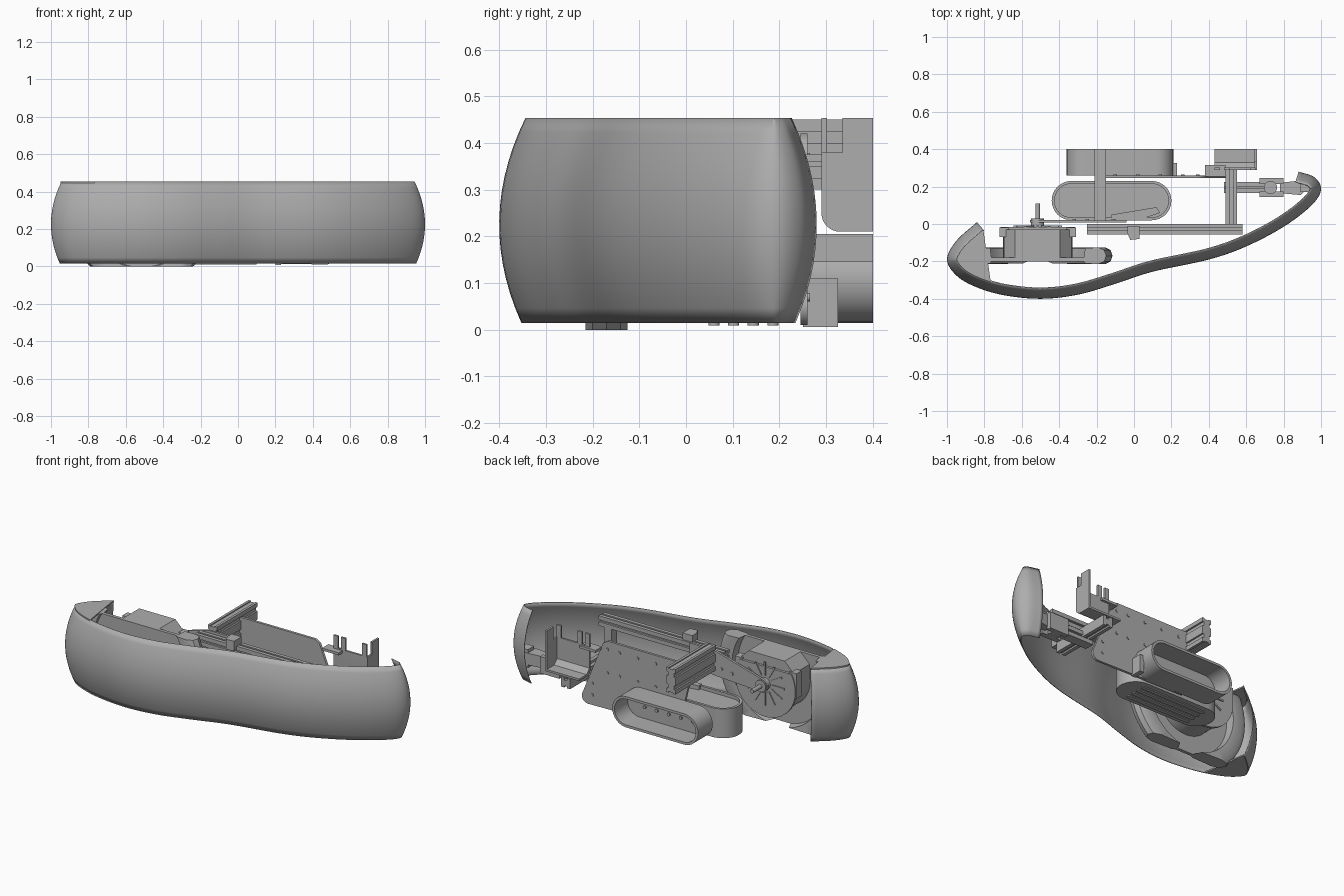
import bpy, bmesh, math
from mathutils import Vector

if "Cube" in bpy.data.objects:
    bpy.data.objects.remove(bpy.data.objects["Cube"])

grey = bpy.data.materials.new("plain grey")
grey.use_nodes = True
grey.diffuse_color = (0.42, 0.42, 0.42, 1)
grey.node_tree.nodes["Principled BSDF"].inputs["Base Color"].default_value = (0.42, 0.42, 0.42, 1)


def finish(name, bm):
    bmesh.ops.recalc_face_normals(bm, faces=bm.faces)
    me = bpy.data.meshes.new(name)
    bm.to_mesh(me)
    bm.free()
    me.materials.append(grey)
    ob = bpy.data.objects.new(name, me)
    bpy.context.collection.objects.link(ob)
    bpy.ops.object.select_all(action='DESELECT')
    ob.select_set(True)
    bpy.context.view_layer.objects.active = ob
    bpy.ops.object.shade_smooth_by_angle(angle=math.radians(35))
    return ob


def place(axis, p, h):
    """Put a flat point on the plane across the given axis."""
    return {'x': (h, p[0], p[1]), 'y': (p[0], h, p[1]), 'z': (p[0], p[1], h)}[axis]


def bridge(bm, rings):
    for a, b in zip(rings, rings[1:]):
        for i in range(len(a)):
            j = (i + 1) % len(a)
            bm.faces.new((a[i], a[j], b[j], b[i]))


def prism(name, pts, axis, a, b):
    bm = bmesh.new()
    rings = [[bm.verts.new(place(axis, p, h)) for p in pts] for h in (a, b)]
    for ring in rings:
        bm.faces.new(ring)
    bridge(bm, rings)
    return finish(name, bm)


def box(name, x0, x1, y0, y1, z0, z1):
    return prism(name, [(x0, y0), (x1, y0), (x1, y1), (x0, y1)], 'z', z0, z1)


def arc(cx, cy, r, a0, a1, n=16):
    return [(cx + r * math.cos(math.radians(a0 + (a1 - a0) * i / n)),
             cy + r * math.sin(math.radians(a0 + (a1 - a0) * i / n))) for i in range(n + 1)]


def stadium(x0, x1, y0, y1):
    r, cy = (y1 - y0) / 2, (y0 + y1) / 2
    return arc(x1 - r, cy, r, -90, 90) + arc(x0 + r, cy, r, 90, 270)


def tub(name, outer, inner, axis, floor, mid, rim):
    """Hollow cup: solid floor plus a wall between two outlines."""
    prism(name + "_floor", outer, axis, floor, mid)
    bm = bmesh.new()
    bridge(bm, [[bm.verts.new(place(axis, p, h)) for p in pts]
                for pts, h in ((outer, mid), (outer, rim), (inner, rim), (inner, mid))])
    finish(name + "_wall", bm)


def rod(name, x, z, r, y0, y1):
    prism(name, arc(x, z, r, 0, 345, 23), 'y', y0, y1)


def rail(name, axis, c0, c1, d0, d1, a, b):
    """Extrusion with grooves on both upright sides and the top."""
    g, h = 0.012, 0.006
    c, m = (c0 + c1) / 2, (d0 + d1) / 2
    pts = [(c0, d0), (c1, d0), (c1, m - h), (c1 - g, m - h), (c1 - g, m + h), (c1, m + h), (c1, d1),
           (c + h, d1), (c + h, d1 - g), (c - h, d1 - g), (c - h, d1), (c0, d1),
           (c0, m + h), (c0 + g, m + h), (c0 + g, m - h), (c0, m - h)]
    prism(name, pts, axis, a, b)


# Bumper: bulged wall swept along a smooth path
keys = [Vector(p) for p in (
    (-.84, .01), (-.95, -.09), (-1, -.19), (-.95, -.275), (-.85, -.335), (-.7, -.38), (-.5, -.4),
    (-.3, -.378), (-.1, -.32), (.1, -.255), (.4, -.19), (.6, -.12), (.8, -.015), (.95, .1), (1, .185),
    (.965, .25), (.88, .28))]
ext = [2 * keys[0] - keys[1]] + keys + [2 * keys[-1] - keys[-2]]
path = []
for p0, p1, p2, p3 in zip(ext, ext[1:], ext[2:], ext[3:]):
    for k in range(6):
        t = k / 6
        path.append(0.5 * (2 * p1 + (p2 - p0) * t + (2 * p0 - 5 * p1 + 4 * p2 - p3) * t * t
                           + (3 * p1 - p0 - 3 * p2 + p3) * t ** 3))
path.append(keys[-1])
LOW, HIGH, ROWS = 0.015, 0.453, 14


def bumper_row(inset):
    row = []
    for i, p in enumerate(path):
        t = (path[min(i + 1, len(path) - 1)] - path[max(i - 1, 0)]).normalized()
        row.append(p + Vector((-t.y, t.x)) * inset)
    return row


bm = bmesh.new()
grid = []
for k in range(ROWS + 1):
    z = LOW + (HIGH - LOW) * k / ROWS
    s = (z - 0.225) / 0.22
    grid.append([bm.verts.new((p.x, p.y, z)) for p in bumper_row(0.052 * s * s)])
for a, b in zip(grid, grid[1:]):
    for i in range(len(path) - 1):
        bm.faces.new((a[i], a[i + 1], b[i + 1], b[i]))
bumper = finish("bumper", bm)
wall = bumper.modifiers.new("thickness", 'SOLIDIFY')
wall.thickness = 0.005
wall.offset = -1

# Flat lids closing the curled end of the bumper
lid = [p for p in bumper_row(0.052)[:30] if p.x < -0.75]
prism("bumper_top_lid", lid, 'z', HIGH - 0.008, HIGH)
prism("bumper_bottom_lid", lid, 'z', LOW, LOW + 0.008)

# Wheel: turned section trimmed flat above and below
MX, MZ, SEG = -0.515, 0.29, 72
section = [(.18, -.2), (.295, -.2), (.3, -.21), (.36, -.215), (.39, -.2), (.4, -.17), (.39, -.14),
           (.36, -.125), (.3, -.13), (.295, -.18), (.18, -.18)]
bm = bmesh.new()
rings = []
for k in range(SEG):
    a = 2 * math.pi * k / SEG
    rings.append([bm.verts.new((MX + r * math.cos(a), y, MZ + r * math.sin(a))) for r, y in section])
bridge(bm, rings + rings[:1])
for z, n in ((0.0, -1), (0.45, 1)):
    cut = bmesh.ops.bisect_plane(bm, geom=bm.verts[:] + bm.edges[:] + bm.faces[:],
                                 plane_co=(0, 0, z), plane_no=(0, 0, n), clear_outer=True)
    bmesh.ops.edgenet_fill(bm, edges=[e for e in cut["geom_cut"] if isinstance(e, bmesh.types.BMEdge)])
finish("wheel", bm)

# Wheel motor housing with round lower half and chamfered top
housing = arc(MX, MZ, 0.185, 180, 360, 24) + [(MX + .18, .39), (MX + .12, .45), (MX - .12, .45), (MX - .18, .39)]
prism("motor_housing", housing, 'y', -0.2, -0.03)
prism("motor_back_disc", arc(MX, MZ, 0.2, 150, 390, 30), 'y', -0.03, -0.015)
for s in (-1, 1):
    box("motor_ear", MX + s * .18 - .025, MX + s * .18 + .025, -.07, -.02, .25, .4)
for k in range(12):
    a = math.radians(30 * k)
    c, s = math.cos(a), math.sin(a)
    fin = [(MX + c * r - s * w, MZ + s * r + c * w) for r, w in ((.05, -.005), (.13, -.005), (.13, .005), (.05, .005))]
    prism("disc_rib", fin, 'y', -0.016, -0.009)
rod("motor_hub", MX, MZ, 0.035, -0.02, 0.03)
rod("motor_shaft", MX, MZ, 0.012, 0.0, 0.11)

# Swing arm carrying the motor
arm = arc(MX, MZ, 0.04, 110, 290) + [(-.2, .27), (-.04, .29), (-.04, .42), (-.2, .42)]
prism("swing_arm", arm, 'y', 0.008, 0.022)
for i in range(4):
    rod("arm_bolt", -.32 + .07 * i, .31 + .01 * i, .01, .02, .028)

# Frame rails
for x in (-.21, -.165):
    for z in (.3, .35, .375, .425):
        box("long_rail_edge", x, x + .015, .015, .4, z, z + .025)
box("long_rail_core", -.2, -.16, .015, .4, .306, .444)
rail("cross_rail", 'x', -.055, .0, .35, .41, -.25, .58)
for x in (.49, .53):
    box("right_rail_edge", x, x + .022, .0, .4, .145, .205)
box("right_rail_core", .5, .54, .0, .4, .155, .19)
box("rail_post", .495, .545, -.05, .0, .2, .36)
prism("rail_clamp", [(-.035, -.05), (-.02, -.085), (.03, -.08), (.03, -.01), (-.035, -.01)], 'z', .39, .45)

# Main upright plate with a raked edge, rounded lower corner and bolts
plate = [(-.13, .02)] + arc(.47, .05, .04, 270, 380, 8) + [(.37, .4), (.34, .42), (-.2, .42), (-.2, .3)]
prism("main_plate", plate, 'y', .245, .26)
for x in (-.1, .02, .14, .26, .34):
    for z in (.23, .37):
        rod("plate_bolt", x, z, .009, .255, .265)
for z in (.07, .14):
    rod("plate_bolt", .44, z, .009, .255, .265)
box("plate_foot", .2, .23, .25, .325, .006, .11)

# Low front pod with vent bars beneath
tub("front_pod", stadium(-.44, .2, .02, .23), stadium(-.425, .185, .035, .215), 'z', .015, .17, .19)
for i in range(4):
    y = .06 + .042 * i
    prism("vent_bar", stadium(-.34, .1, y - .012, y + .012), 'z', .009, .016)
prism("pod_bridge", [(-.12, .02), (.02, .02), (.14, .06), (.12, .09), (-.12, .05)], 'z', .17, .195)

# Open rear pod
tub("rear_pod", stadium(-.36, .21, .015, .2), stadium(-.345, .195, .03, .185), 'y', .26, .275, .4)
for i in range(5):
    rod("rear_pod_bolt", -.24 + .08 * i, .1, .01, .27, .283)

# Curved sensor bracket on the right, with notched top
curve = arc(.33, .25, .04, 180, 270, 8)
sheet = [(.29, .38)] + curve + [(.4, .21), (.4, .222), (.33, .222), (.302, .25), (.302, .38)]
prism("bracket_body", sheet, 'x', .43, .65)
prism("bracket_cheek", [(.29, .38)] + curve + [(.4, .21), (.4, .38)], 'x', .645, .657)
box("bracket_tab", .645, .657, .335, .4, .38, .453)
for x in (.43, .48, .62):
    box("bracket_prong", x, x + .03, .29, .302, .375, .453)
box("bracket_shelf", .38, .49, .255, .315, .36, .375)

# Hinged link from frame to bumper
rail("link_rail", 'x', .165, .225, .12, .18, .48, .7)
for y in (.145, .215):
    box("hinge_fork", .67, .8, y, y + .03, .1, .2)
prism("hinge_knuckle", arc(.73, .195, .035, 0, 345, 23), 'z', .1, .21)
prism("link_arm", [(.78, .165), (.89, .155), (.94, .2), (.91, .235), (.78, .22)], 'z', .12, .19)
box("hinge_pad", .89, .94, .17, .23, .1, .21)
